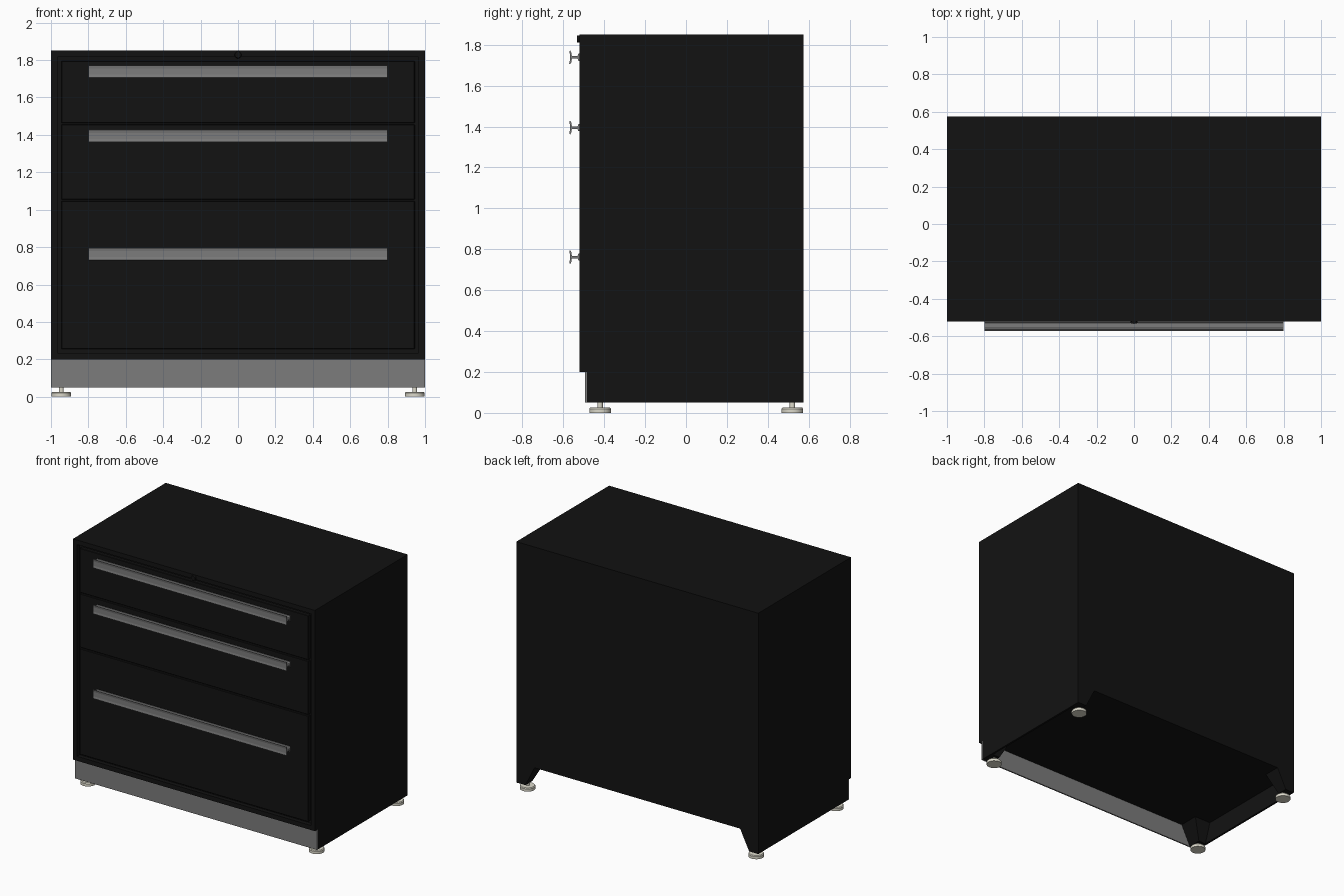
import bpy, bmesh, math
from mathutils import Matrix

if "Cube" in bpy.data.objects:
    bpy.data.objects.remove(bpy.data.objects["Cube"])


def material(name, color):
    m = bpy.data.materials.new(name)
    m.diffuse_color = (*color, 1)
    m.use_nodes = True
    m.node_tree.nodes["Principled BSDF"].inputs["Base Color"].default_value = m.diffuse_color
    return m


BLACK = material("black_paint", (0.006, 0.006, 0.006))
GREY = material("grey_metal", (0.2, 0.2, 0.2))
CREAM = material("cream_plastic", (0.72, 0.7, 0.6))


def finish(name, bm, mat):
    bmesh.ops.recalc_face_normals(bm, faces=bm.faces)
    me = bpy.data.meshes.new(name)
    bm.to_mesh(me)
    bm.free()
    me.materials.append(mat)
    ob = bpy.data.objects.new(name, me)
    bpy.context.collection.objects.link(ob)
    return ob


def smooth(ob):
    bpy.ops.object.select_all(action='DESELECT')
    ob.select_set(True)
    bpy.context.view_layer.objects.active = ob
    bpy.ops.object.shade_smooth_by_angle(angle=math.radians(35))


def loft(bm, low, high):
    """Solid between two (x0, x1, y0, y1, z) rectangles."""
    def ring(r):
        x0, x1, y0, y1, z = r
        return [bm.verts.new((x, y, z)) for x, y in ((x0, y0), (x1, y0), (x1, y1), (x0, y1))]
    a, b = ring(low), ring(high)
    bm.faces.new(a[::-1])
    bm.faces.new(b)
    for i in range(4):
        j = (i + 1) % 4
        bm.faces.new((a[i], a[j], b[j], b[i]))


def box(name, x0, x1, y0, y1, z0, z1, mat):
    bm = bmesh.new()
    loft(bm, (x0, x1, y0, y1, z0), (x0, x1, y0, y1, z1))
    return finish(name, bm, mat)


FRONT, BACK, TOP = -0.52, 0.575, 1.85
KICK = -0.495

# Cabinet shell with a recessed front opening
bm = bmesh.new()
loft(bm, (-1, 1, FRONT, BACK, 0.2), (-1, 1, FRONT, BACK, TOP))
bmesh.ops.recalc_face_normals(bm, faces=bm.faces)
front = min(bm.faces, key=lambda f: f.calc_center_median().y)
bmesh.ops.inset_region(bm, faces=[front], thickness=0.048)
bmesh.ops.translate(bm, verts=[v for v in bm.verts if abs(v.co.x) < 0.99], vec=(0, 0, 0))
opening = bmesh.ops.extrude_discrete_faces(bm, faces=[front])["faces"]
bmesh.ops.translate(bm, verts=opening[0].verts, vec=(0, 0.03, 0))
finish("cabinet_shell", bm, BLACK)

# Drawer fronts, and handles with a flanged cross-section
half = [(-0.52, 0.018), (-0.526, 0.018), (-0.530, 0.006), (-0.556, 0.006),
        (-0.561, 0.012), (-0.561, 0.024), (-0.566, 0.033), (-0.571, 0.032), (-0.568, 0.016)]
profile = half + [(y, -z) for y, z in reversed(half)]
drawers = [("top", 1.46, 1.80, 1.738), ("middle", 1.05, 1.46, 1.395), ("bottom", 0.25, 1.05, 0.762)]
for label, z0, z1, hz in drawers:
    d = box(label + "_drawer_front", -0.945, 0.945, FRONT, FRONT + 0.028, z0 + 0.004, z1 - 0.004, BLACK)
    bev = d.modifiers.new("edge", 'BEVEL')
    bev.width, bev.segments = 0.003, 1
    bm = bmesh.new()
    f = bm.faces.new([bm.verts.new((-0.8, y, hz + z)) for y, z in profile])
    ext = bmesh.ops.extrude_face_region(bm, geom=[f])["geom"]
    bmesh.ops.translate(bm, verts=[v for v in ext if isinstance(v, bmesh.types.BMVert)], vec=(1.6, 0, 0))
    finish(label + "_handle", bm, GREY)

# Lock barrel above the top drawer
bm = bmesh.new()
rot = Matrix.Translation((0, -0.522, 1.828)) @ Matrix.Rotation(math.pi / 2, 4, 'X')
bmesh.ops.create_cone(bm, cap_ends=True, segments=32, radius1=0.019, radius2=0.017, depth=0.02, matrix=rot)
smooth(finish("lock_barrel", bm, BLACK))
box("lock_keyway", -0.002, 0.002, -0.5335, -0.53, 1.818, 1.838, BLACK)

# Plinth: grey kick panel and black side panels, open underneath
box("kick_panel", -1, 1, KICK, KICK + 0.01, 0.05, 0.2, GREY)
for s, side in ((-1, "left"), (1, "right")):
    x0, x1 = sorted((s * 0.985, s))
    box(side + "_plinth_side", x0, x1, KICK + 0.01, BACK, 0.05, 0.2, BLACK)

    for t, end, outer, foot_y, depth in ((-1, "front", KICK + 0.01, -0.42, 0.10), (1, "back", BACK, 0.52, 0.08)):
        # Tapered corner gusset
        def rect(w, d, z):
            return (*sorted((s * 0.985, s * (1 - w))), *sorted((outer, outer - t * d)), z)
        bm = bmesh.new()
        loft(bm, rect(0.075, depth, 0.05), rect(0.15, depth + 0.05, 0.2))
        finish(f"{end}_{side}_corner_gusset", bm, BLACK)

        # Levelling foot: disc and stem
        bm = bmesh.new()
        for r1, r2, z0, z1 in ((0.053, 0.053, 0, 0.02), (0.053, 0.048, 0.02, 0.026), (0.013, 0.013, 0.026, 0.055)):
            bmesh.ops.create_cone(bm, cap_ends=True, segments=32, radius1=r1, radius2=r2, depth=z1 - z0,
                                  matrix=Matrix.Translation((s * 0.945, foot_y, (z0 + z1) / 2)))
        smooth(finish(f"{end}_{side}_foot", bm, CREAM))
